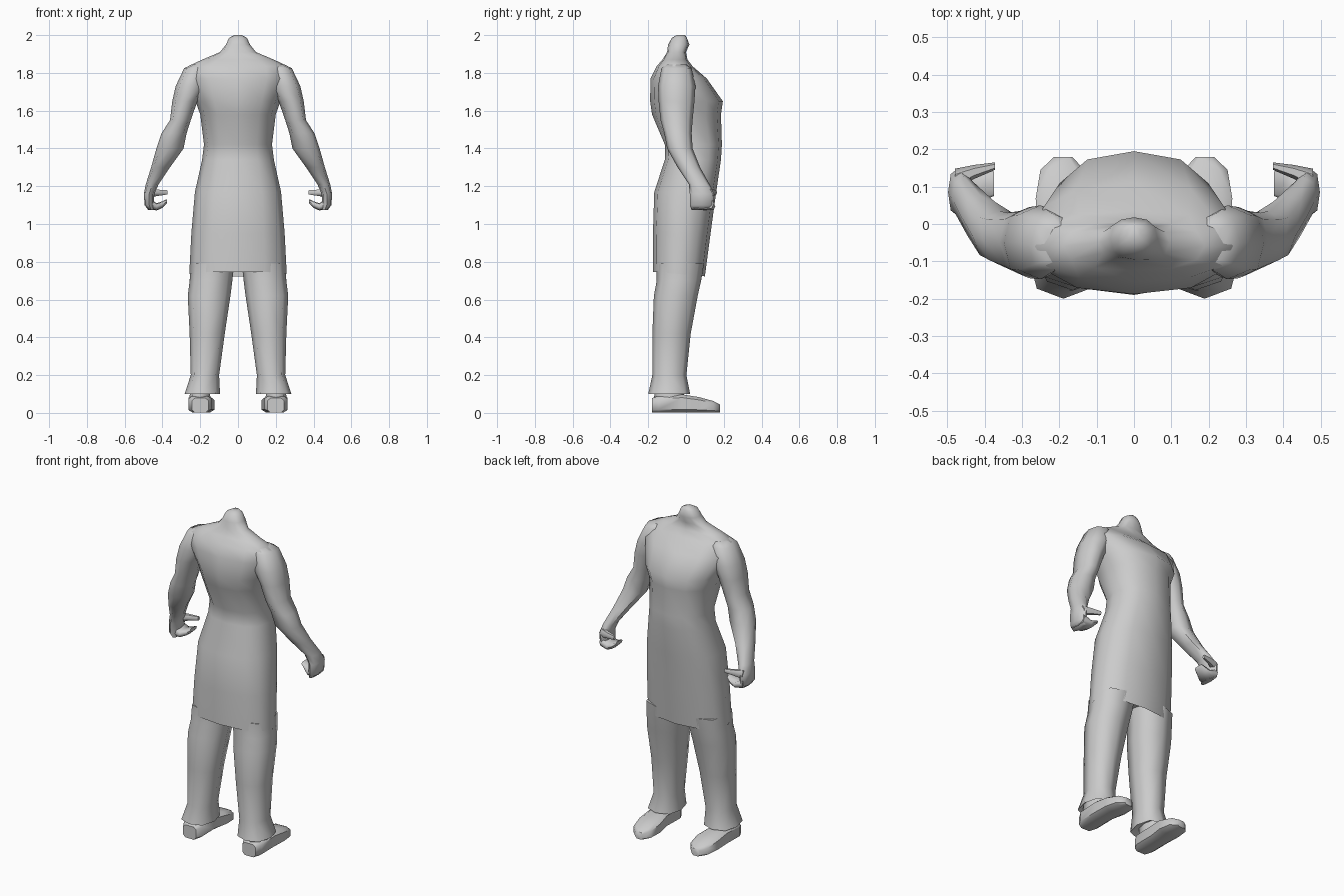
import bpy, bmesh, math


def ring(axis, t, a0, a1, b0, b1, n, p, tilt=0.0, off=0.0):
    """Rounded section across one axis; p < 1 makes it squarer."""
    pts = []
    for i in range(n):
        ang = 2 * math.pi * (i + off) / n
        c, s = math.cos(ang), math.sin(ang)
        u = math.copysign(abs(c) ** p, c)
        v = math.copysign(abs(s) ** p, s)
        a = (a0 + a1) / 2 + u * (a1 - a0) / 2
        b = (b0 + b1) / 2 + v * (b1 - b0) / 2
        w = t + tilt * v
        pts.append({'z': (a, b, w), 'y': (a, w, b), 'x': (w, a, b)}[axis])
    return pts


def loft(name, axis, rows, n=8, p=1.0, mirror=True, off=0.0, angle=60):
    bm = bmesh.new()
    rings = [[bm.verts.new(q) for q in ring(axis, *r[:5], n, p, *r[5:], off=off)]
             for r in rows]
    for r0, r1 in zip(rings, rings[1:]):
        for i in range(n):
            j = (i + 1) % n
            bm.faces.new((r0[i], r0[j], r1[j], r1[i]))
    bm.faces.new(rings[0])
    bm.faces.new(rings[-1])
    bmesh.ops.recalc_face_normals(bm, faces=bm.faces)
    me = bpy.data.meshes.new(name)
    bm.to_mesh(me)
    bm.free()
    ob = bpy.data.objects.new(name, me)
    bpy.context.collection.objects.link(ob)
    bpy.ops.object.select_all(action='DESELECT')
    ob.select_set(True)
    bpy.context.view_layer.objects.active = ob
    bpy.ops.object.shade_smooth_by_angle(angle=math.radians(angle))
    if mirror:
        ob.modifiers.new("mirror", 'MIRROR')
    return ob


# neck, chest and long apron: half width, back y, front y at each height
body = [(2.0, .02, -.05, -.005), (1.985, .048, -.075, .005), (1.95, .063, -.095, .018),
        (1.91, .095, -.1, .0), (1.87, .19, -.125, .008), (1.835, .265, -.155, .035),
        (1.77, .275, -.188, .11), (1.65, .225, -.19, .195), (1.58, .2, -.18, .185),
        (1.42, .18, -.112, .19), (1.34, .19, -.112, .185), (1.17, .228, -.168, .16),
        (.95, .247, -.175, .13)]
rows = [(z, -w, w, b, f) for z, w, b, f in body]
rows += [(.735, -.258, .258, -.175, .1, -.012), (.79, -.235, .235, -.16, .1)]
loft("body_and_apron", 'z', rows, n=12, p=.85, mirror=False)

# arms from shoulder to hand
loft("arm", 'z', [
    (1.845, .17, .24, -.11, .0), (1.825, .16, .285, -.13, .03),
    (1.73, .17, .33, -.148, .05), (1.65, .215, .348, -.145, .045),
    (1.55, .25, .36, -.135, .035), (1.48, .272, .405, -.115, .03),
    (1.40, .288, .432, -.1, .035), (1.30, .36, .46, -.045, .075),
    (1.21, .42, .488, .015, .125), (1.16, .443, .498, .02, .15),
    (1.10, .445, .495, .02, .145), (1.075, .445, .475, .03, .13)], p=.85)

# curled fingers
loft("fingers", 'x', [
    (.48, .03, .148, 1.078, 1.14), (.43, .045, .155, 1.072, 1.11),
    (.40, .065, .15, 1.085, 1.12), (.375, .075, .14, 1.11, 1.132)],
    n=8, p=.6)

# thumb
loft("thumb", 'x', [
    (.48, .085, .148, 1.13, 1.19), (.43, .12, .158, 1.145, 1.185),
    (.372, .145, .165, 1.155, 1.18)], n=6)

# trouser legs with flared hems
loft("trouser_leg", 'z', [
    (.79, .02, .25, -.155, .095), (.70, .03, .256, -.155, .08),
    (.62, .04, .266, -.17, .062), (.42, .07, .256, -.178, .025),
    (.20, .1, .25, -.178, .002), (.10, .095, .283, -.2, .022),
    (.13, .125, .255, -.17, -.01)], p=.8)

# ankles
loft("ankle", 'z', [
    (.15, .15, .25, -.165, -.02), (.05, .145, .26, -.17, -.0)], p=.8)

# shoes, heel to toe
loft("shoe", 'y', [
    (-.18, .155, .245, 0, .08), (-.145, .137, .265, 0, .092),
    (-.02, .138, .265, 0, .1), (.07, .122, .266, 0, .085),
    (.145, .13, .253, 0, .064), (.18, .165, .215, 0, .045)],
    n=8, p=.5, off=.5, angle=50)
